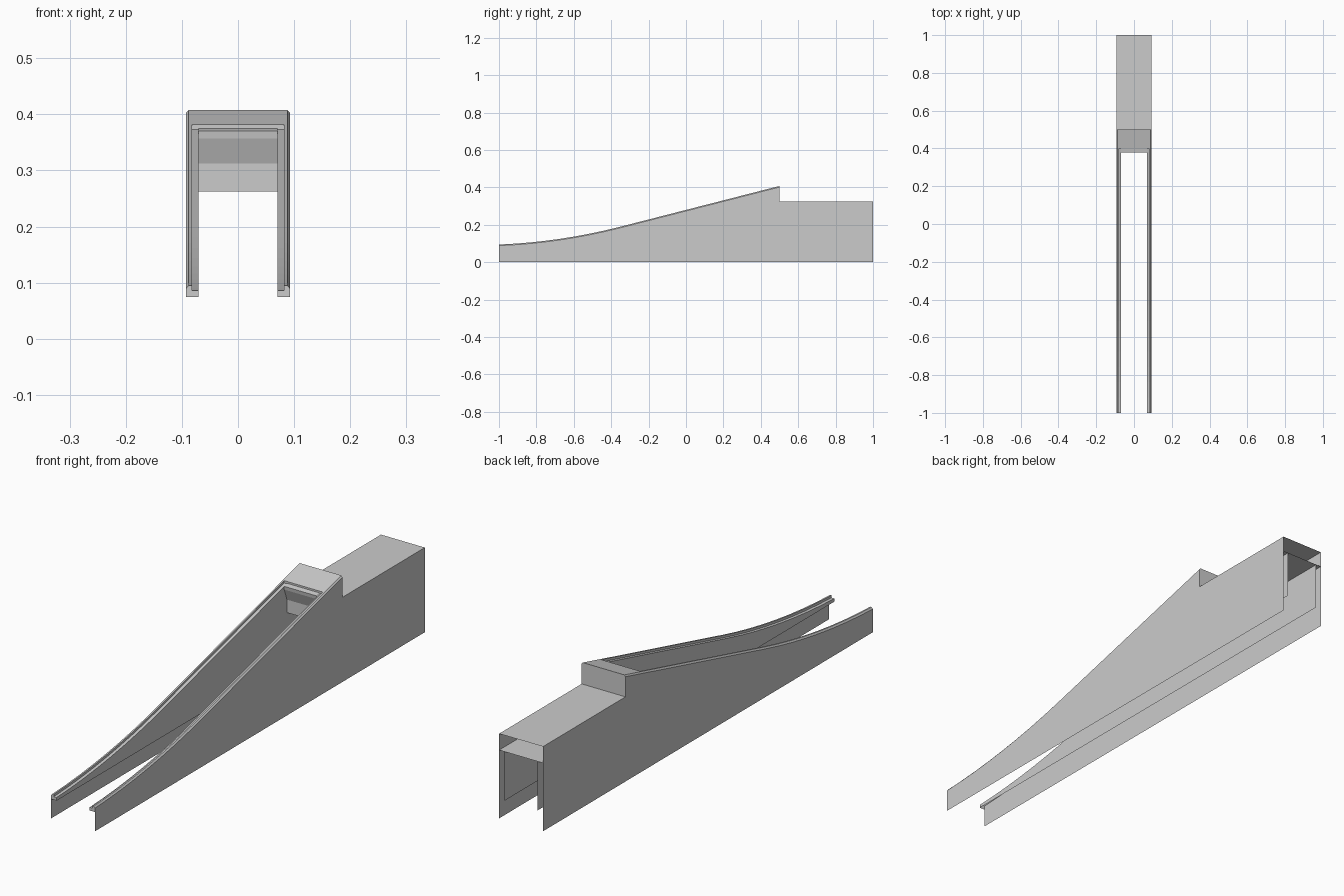
import bpy

if "Cube" in bpy.data.objects:
    bpy.data.objects.remove(bpy.data.objects["Cube"])

W, IN, LIP, CROWN = 0.093, 0.070, 0.082, 0.088   # half widths
LOW, CEIL, DECK = 0.074, 0.262, 0.325            # key heights
Y_HEAD, Y_STEP = 0.397, 0.5


def top(y):
    """Rail height: parabola blending into a straight slope."""
    if y > -0.35:
        return 0.408 + (y - Y_STEP) * 0.256
    t = (y + 1) / 0.65
    z1 = 0.408 - 0.85 * 0.256
    return 0.095 + 0.025 * t * (1 - t) + (z1 - 0.095 - 0.0) * (t * t)


def make(name, verts, faces, mirror=False):
    me = bpy.data.meshes.new(name)
    me.from_pydata(verts, [], faces)
    ob = bpy.data.objects.new(name, me)
    bpy.context.collection.objects.link(ob)
    if mirror:
        ob.modifiers.new("mirror", "MIRROR")
    return ob


def loft(name, rows, mirror=False):
    """Skin quads between equally long rows of points."""
    n = len(rows[0])
    verts = [p for r in rows for p in r]
    faces = [(i * n + j, i * n + j + 1, (i + 1) * n + j + 1, (i + 1) * n + j)
             for i in range(len(rows) - 1) for j in range(n - 1)]
    return make(name, verts, faces, mirror)


def across(name, profile, hw):
    """Sweep a (y, z) profile across the full width."""
    return loft(name, [[(-hw, y, z) for y, z in profile],
                       [(hw, y, z) for y, z in profile]])


slope = [-1 + 0.08125 * i for i in range(9)] + [0.0, 0.2, Y_HEAD]

# outer side walls, sloped section and rear section
loft("outer_wall", [[(W, y, 0), (W, y, top(y) - 0.006)]
                    for y in slope + [Y_STEP]], True)
loft("outer_wall_rear", [[(W, y, 0), (W, y, DECK)] for y in (Y_STEP, 1)], True)

# chamfered rail crown with inner lip
crown = [(W, -0.006), (CROWN, 0), (LIP, 0), (LIP, -0.009), (IN, -0.009)]
loft("rail", [[(x, y, top(y) + d) for x, d in crown] for y in slope], True)

# inner side walls
loft("inner_wall", [[(IN, y, LOW), (IN, y, top(y) - 0.009)] for y in slope], True)
loft("inner_wall_rear", [[(IN, y, LOW), (IN, y, CEIL)] for y in (Y_HEAD, 1)], True)

# front end caps of the rails
cap = [(x, -1, top(-1) + d) for x, d in crown] + [(IN, -1, LOW), (W, -1, LOW)]
make("rail_end_cap", cap, [tuple(range(len(cap)))], True)

# sloped top plate with chamfered sides
loft("top_plate", [[(-W, y, top(y) - 0.006), (-CROWN, y, top(y)),
                    (CROWN, y, top(y)), (W, y, top(y) - 0.006)]
                   for y in (Y_HEAD, Y_STEP)])

# riser behind the plate
zt = top(Y_STEP)
make("riser", [(-W, Y_STEP, DECK), (W, Y_STEP, DECK), (W, Y_STEP, zt - 0.006),
               (CROWN, Y_STEP, zt), (-CROWN, Y_STEP, zt), (-W, Y_STEP, zt - 0.006)],
     [(0, 1, 2, 3, 4, 5)])

# header under the plate: lip, fascia and ceiling
zh = top(Y_HEAD)
across("header", [(Y_HEAD, zh), (Y_HEAD, zh - 0.007), (0.378, zh - 0.011),
                  (0.380, 0.357), (Y_HEAD, 0.312), (Y_HEAD, CEIL)], IN)
across("header_lip", [(Y_HEAD, zh), (Y_HEAD, zh - 0.009)], LIP)
across("ceiling", [(Y_HEAD, CEIL), (1, CEIL)], W)

# rear deck
across("rear_deck", [(Y_STEP, DECK), (1, DECK)], W)
